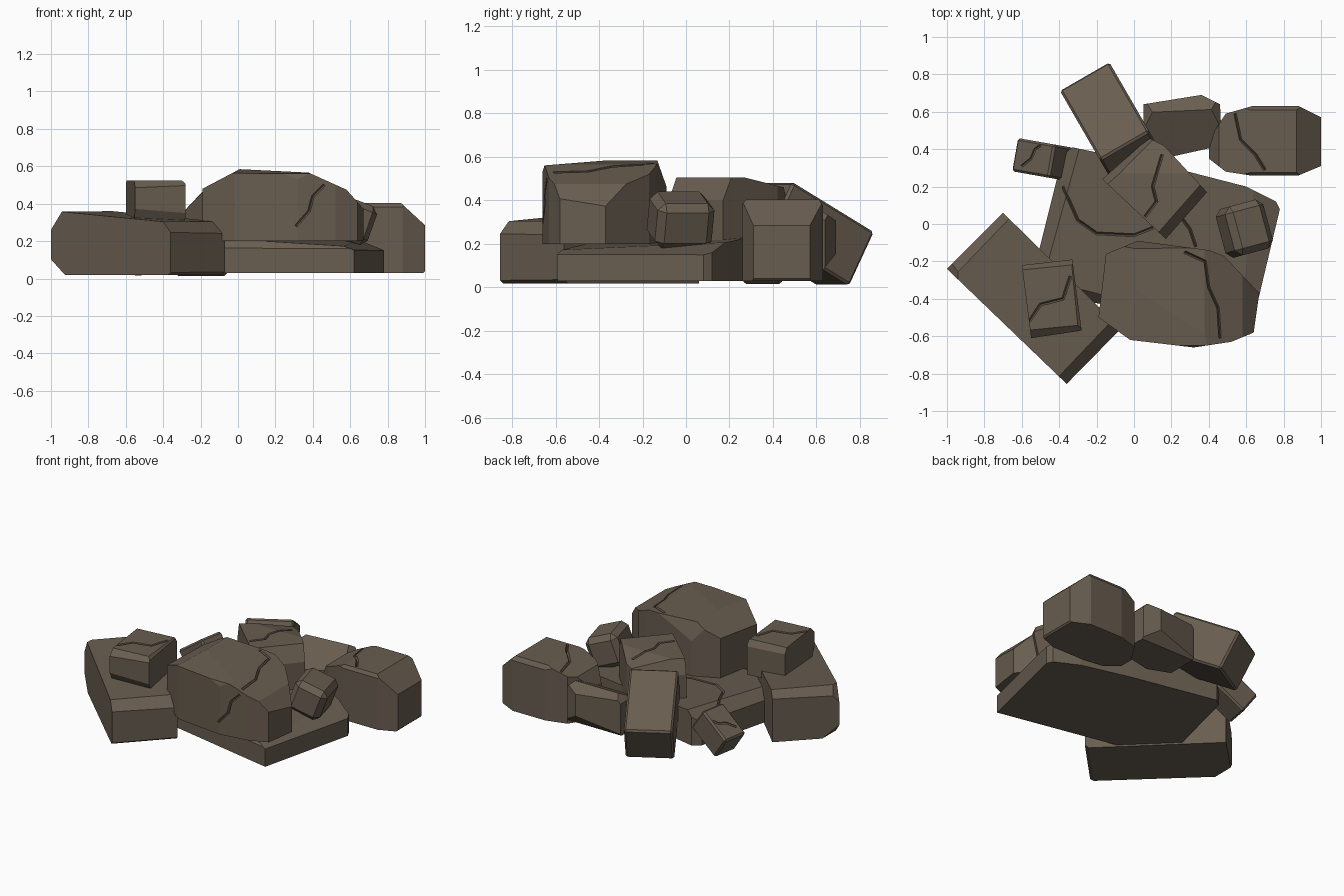
import bpy, bmesh
from math import radians
from mathutils import Vector, Matrix
from mathutils.bvhtree import BVHTree

if "Cube" in bpy.data.objects:
    bpy.data.objects.remove(bpy.data.objects["Cube"])

stone = bpy.data.materials.new("brown_stone")
stone.diffuse_color = (0.14, 0.11, 0.08, 1)
stone.use_nodes = True
stone.node_tree.nodes["Principled BSDF"].inputs["Base Color"].default_value = stone.diffuse_color


def finish(bm, name):
    bmesh.ops.recalc_face_normals(bm, faces=bm.faces)
    me = bpy.data.meshes.new(name)
    bm.to_mesh(me)
    bm.free()
    ob = bpy.data.objects.new(name, me)
    bpy.context.collection.objects.link(ob)
    me.materials.append(stone)
    return ob


def slice_off(bm, cuts):
    # remove everything on the normal side of each plane and cap it
    for co, no in cuts:
        geom = bm.verts[:] + bm.edges[:] + bm.faces[:]
        r = bmesh.ops.bisect_plane(bm, geom=geom, dist=1e-5, plane_co=co,
                                   plane_no=Vector(no).normalized(), clear_outer=True)
        edges = [e for e in r["geom_cut"] if isinstance(e, bmesh.types.BMEdge) and e.is_boundary]
        if edges:
            bmesh.ops.holes_fill(bm, edges=edges, sides=0)
        bmesh.ops.recalc_face_normals(bm, faces=bm.faces)


def rock(name, outline, z0, z1, cuts=()):
    # upright prism from a plan outline, then chipped by planes
    bm = bmesh.new()
    f = bm.faces.new([bm.verts.new((x, y, z0)) for x, y in outline])
    r = bmesh.ops.extrude_face_region(bm, geom=[f])
    top = [v for v in r["geom"] if isinstance(v, bmesh.types.BMVert)]
    bmesh.ops.translate(bm, verts=top, vec=(0, 0, z1 - z0))
    bmesh.ops.recalc_face_normals(bm, faces=bm.faces)
    slice_off(bm, cuts)
    return finish(bm, name)


def block(name, centre, size, yaw, pitch, bevel):
    bm = bmesh.new()
    bmesh.ops.create_cube(bm, size=1, matrix=Matrix.Diagonal((*size, 1)))
    bmesh.ops.bevel(bm, geom=bm.edges[:], offset=bevel, segments=1, affect='EDGES')
    bm.transform(Matrix.Translation(centre) @ Matrix.Rotation(radians(yaw), 4, 'Z')
                 @ Matrix.Rotation(radians(pitch), 4, 'Y'))
    return finish(bm, name)


def crack(ob, path, front=False, w=0.008, d=0.018):
    # V-groove following the surface under a path drawn in top or front view
    ray = Vector((0, 1, 0)) if front else Vector((0, 0, -1))
    path = [Vector((a, -2, b)) if front else Vector((a, b, 2)) for a, b in path]
    bm = bmesh.new()
    bm.from_mesh(ob.data)
    tree = BVHTree.FromBMesh(bm)
    bm.free()
    pts = []
    for a, b in zip(path, path[1:]):
        pts += [tree.ray_cast(a.lerp(b, i / 3), ray)[0] for i in range(3)]
    pts.append(tree.ray_cast(path[-1], ray)[0])
    pts = [p for p in pts if p]
    bm = bmesh.new()
    rings = []
    for i, p in enumerate(pts):
        t = pts[min(i + 1, len(pts) - 1)] - pts[max(i - 1, 0)]
        s = ray.cross(t).normalized() * w
        u = ray * d
        rings.append([bm.verts.new(q) for q in (p + s, p + u, p - s, p - u)])
    for a, b in zip(rings, rings[1:]):
        for k in range(4):
            bm.faces.new((a[k], a[(k + 1) % 4], b[(k + 1) % 4], b[k]))
    bm.faces.new(rings[0])
    bm.faces.new(rings[-1])
    cutter = finish(bm, ob.name + "_crack_cutter")
    cutter.hide_render = True
    m = ob.modifiers.new("crack", 'BOOLEAN')
    m.operation, m.solver, m.object = 'DIFFERENCE', 'EXACT', cutter
    ev = ob.evaluated_get(bpy.context.evaluated_depsgraph_get())
    me = bpy.data.meshes.new_from_object(ev)
    ob.modifiers.clear()
    ob.data = me
    bpy.data.objects.remove(cutter)


# broad base slab
slab = rock("base_slab", [(.62, -.59), (.78, .08), (.76, .12), (.6, .2), (.25, .29), (-.33, .41),
                          (-.38, .37), (-.56, -.35)], .03, .3,
            [((.1, 0, .225), (.05, -.05, 1)), ((.78, .08, .15), (.35, -.08, 1)),
             ((.62, -.59, .16), (-.2, -1, .9)), ((-.44, .1, .19), (-1, .24, 1))])
crack(slab, [(-.38, .2), (-.3, .02), (-.2, -.05), (0, -.06), (.1, -.02)])
crack(slab, [(.22, .08), (.3, -.03), (.33, -.12)])

# large boulder on the slab
boulder = rock("large_boulder", [(-.19, -.5), (-.02, -.62), (.32, -.66), (.52, -.63), (.64, -.58),
                                 (.67, -.37), (.48, -.17), (.4, -.14), (.02, -.09), (-.15, -.16)],
               .2, .585,
               [((-.19, 0, .48), (-.1, 0, .19)), ((0, 0, .585), (.05, 0, 1)),
                ((.38, 0, .565), (.09, 0, .2)), ((.58, 0, .475), (.09, 0, .08)),
                ((.3, -.6, .565), (0, -.08, 1)), ((.3, -.66, .53), (0, -1, .3)),
                ((.2, -.12, .55), (0, 1, .35))])
crack(boulder, [(.27, -.15), (.38, -.2), (.4, -.34), (.45, -.45), (.46, -.61)])
crack(boulder, [(.46, .5), (.4, .44), (.38, .36), (.31, .28)], front=True)

# long block on the left
rock("left_block", [(-.7, .06), (-1, -.24), (-.36, -.855), (-.07, -.56)], .018, .4,
     [((-.8, -.1, .36), (.05, -.05, 1)), ((-.97, -.24, .31), (-1, 0, .6)),
      ((-.98, -.24, .08), (-1, 0, -.9)), ((-.36, -.85, .25), (.72, -.69, 1)),
      ((-.85, -.09, .31), (-.72, .69, 1)), ((-.36, -.85, .03), (.72, -.69, -1.5))])

# small stone resting on the left block
small = rock("left_top_stone", [(-.6, -.22), (-.33, -.19), (-.28, -.57), (-.55, -.61)], .29, .525,
             [((-.42, -.57, .51), (.1, -1, 1.1)), ((-.42, -.59, .36), (.1, -1, -.6)),
              ((-.3, -.4, .51), (1, .1, 1)), ((-.46, -.2, .48), (-.1, 1, .7))])
crack(small, [(-.56, -.52), (-.5, -.43), (-.38, -.4), (-.34, -.28)])

# stone in the middle of the pile
mid = rock("middle_stone", [(-.17, .24), (.08, .46), (.16, .42), (.39, .17), (.17, -.08)], .19, .505,
           [((.1, .27, .505), (0, .25, 1)), ((.28, .045, .4), (.75, -.66, .5)),
            ((-.05, .35, .4), (-.66, .75, .4))])
crack(mid, [(.15, .37), (.1, .2), (.12, .12), (.06, .04)])

# leaning blocks and tilted stone on the slab
block("back_leaning_slab", (-.125, .548, .246), (.49, .305, .28), 120, 28, .012)
tilted = block("left_back_stone", (-.49, .345, .155), (.25, .18, .18), 170, 35, .012)
crack(tilted, [(-.6, .31), (-.55, .35), (-.53, .4), (-.5, .42)])
block("right_top_stone", (.59, -.025, .31), (.225, .27, .22), 15, 20, .035)

# rounded boulder at the back right
right = rock("right_back_boulder", [(.4, .35), (.49, .28), (.62, .26), (.88, .26), (1, .31), (1, .57),
                                    (.88, .63), (.63, .63), (.49, .59), (.4, .45)], .03, .405,
             [((.87, .4, .405), (.12, 0, .13)), ((.62, .4, .405), (-.4, 0, 1)),
              ((.7, .275, .405), (0, -1, .7)), ((.7, .61, .405), (0, 1, .7)),
              ((1, .45, .04), (1, 0, -1)), ((.42, .4, .28), (-1, 0, .6))])
crack(right, [(.54, .59), (.57, .45), (.65, .37), (.7, .29)])

# low stone at the back
rock("back_stone", [(.05, .42), (.05, .64), (.36, .69), (.46, .64), (.47, .42), (.2, .36)], .08, .37,
     [((.25, .6, .35), (0, -.5, 1)), ((.25, .6, .355), (-.05, .6, 1)),
      ((.07, .5, .32), (-1, 0, 1)), ((.45, .5, .32), (1, 0, 1)), ((.25, .67, .13), (0, 1, -.8))])
